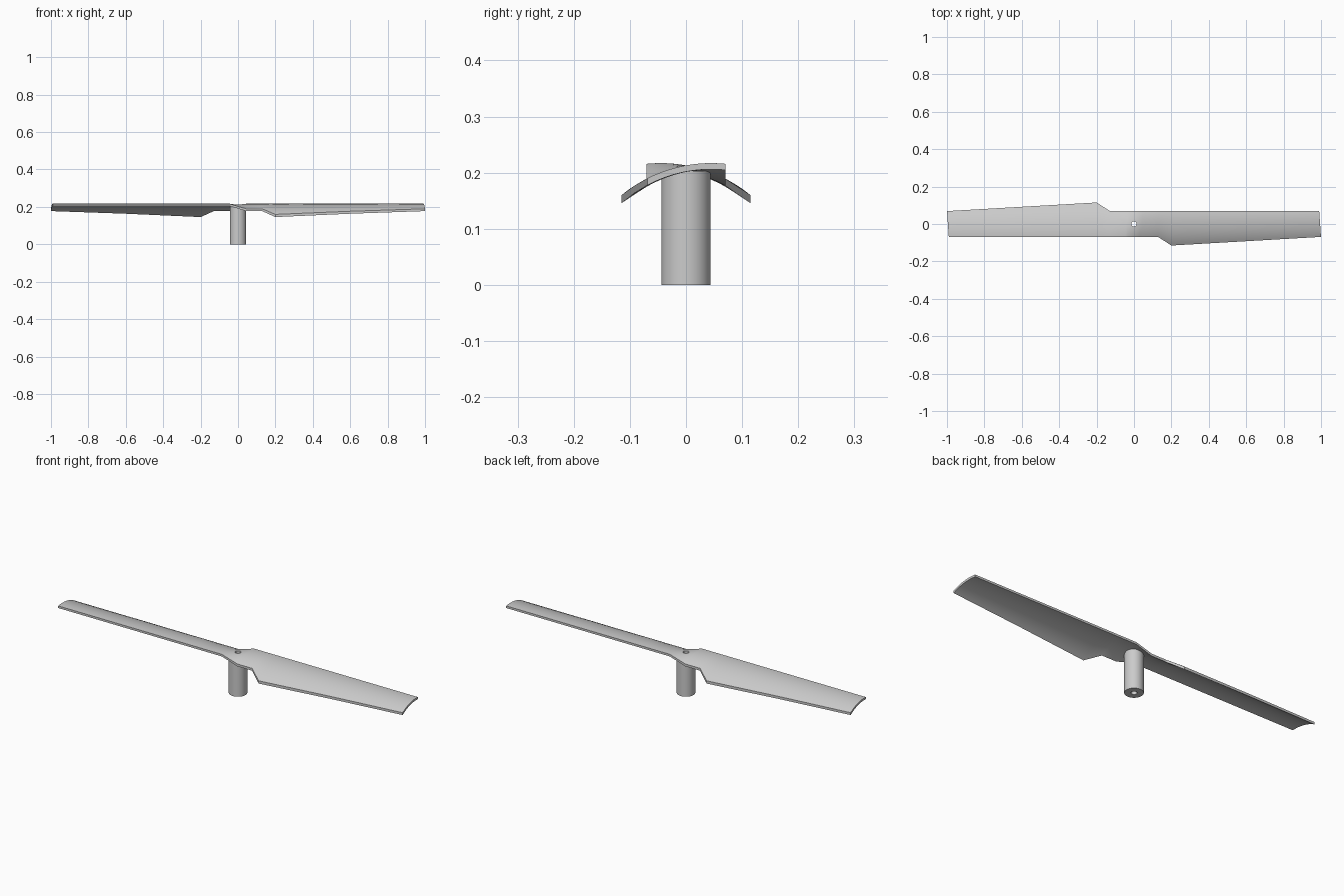
import bpy, bmesh, math

cube = bpy.data.objects.get("Cube")
if cube:
    bpy.data.objects.remove(cube)

HALF_WIDTH = 0.07
CREST_Y, CREST_Z = 0.045, 0.217
RADIUS, THICK = 0.253, 0.011
BORE, HUB_R, HUB_TOP = 0.014, 0.044, 0.203

grey = bpy.data.materials.new("light grey plastic")
grey.use_nodes = True
colour = (0.6, 0.6, 0.6, 1)
grey.diffuse_color = colour
grey.node_tree.nodes["Principled BSDF"].inputs["Base Color"].default_value = colour


def activate(obj):
    bpy.ops.object.select_all(action='DESELECT')
    obj.select_set(True)
    bpy.context.view_layer.objects.active = obj


def add_mesh(name, bm):
    bmesh.ops.recalc_face_normals(bm, faces=bm.faces)
    mesh = bpy.data.meshes.new(name)
    bm.to_mesh(mesh)
    bm.free()
    mesh.materials.append(grey)
    obj = bpy.data.objects.new(name, mesh)
    bpy.context.collection.objects.link(obj)
    return obj


def arc(y, r):
    """Height of the cambered blade section."""
    return CREST_Z - RADIUS + math.sqrt(r * r - (y - CREST_Y) ** 2)


def trailing(x):
    """Distance of the trailing edge from the centre line."""
    outline = [(0, HALF_WIDTH), (0.13, HALF_WIDTH), (0.2, 0.115), (1, 0.069)]
    for (x0, y0), (x1, y1) in zip(outline, outline[1:]):
        if x <= x1:
            return y0 + (y1 - y0) * (x - x0) / (x1 - x0)
    return outline[-1][1]


# Twin blade: one loft whose section swaps sides across the hub
stations = [0.011, 0.022, 0.033, 0.045, 0.13, 0.2, 0.6, 1]
stations = [-x for x in reversed(stations)] + [0] + stations
STEPS = 14
bm = bmesh.new()
rings = []
for x in stations:
    w = min(1, max(0, 0.5 + x / 0.09))
    y0 = -trailing(x) if x > 0 else -HALF_WIDTH
    y1 = trailing(-x) if x < 0 else HALF_WIDTH
    ys = [y0 + (y1 - y0) * i / STEPS for i in range(STEPS + 1)]
    ring = []
    for r, row in ((RADIUS, ys), (RADIUS - THICK, ys[::-1])):
        for y in row:
            z = w * arc(y, r) + (1 - w) * arc(-y, r)
            # Tips are cut at a slight slant
            px = x if abs(x) < 1 else x * 0.995 - 0.07 * y
            ring.append(bm.verts.new((px, y, z)))
    rings.append(ring)
n = len(rings[0])
for a, b in zip(rings, rings[1:]):
    for i in range(n):
        j = (i + 1) % n
        bm.faces.new((a[i], a[j], b[j], b[i]))
# Tip caps as quad strips
for ring in (rings[0], rings[-1]):
    for i in range(STEPS):
        bm.faces.new((ring[i], ring[i + 1], ring[n - 2 - i], ring[n - 1 - i]))
blade = add_mesh("twin_blade", bm)

# Shaft hole through the blade
bpy.ops.mesh.primitive_cylinder_add(vertices=24, radius=BORE, depth=0.2, location=(0, 0, 0.2))
cutter = bpy.context.object
cutter.name = "bore_cutter"
cutter.hide_render = True
cut = blade.modifiers.new("bore", 'BOOLEAN')
cut.operation = 'DIFFERENCE'
cut.solver = 'EXACT'
cut.object = cutter
activate(blade)
bpy.ops.object.modifier_apply(modifier=cut.name)
bpy.data.objects.remove(cutter)

# Hub: hollow tube turned from a rectangular profile
bm = bmesh.new()
profile = [(BORE, 0), (HUB_R, 0), (HUB_R, HUB_TOP), (BORE, HUB_TOP)]
verts = [bm.verts.new((r, 0, z)) for r, z in profile]
edges = [bm.edges.new((verts[i], verts[(i + 1) % 4])) for i in range(4)]
bmesh.ops.spin(bm, geom=verts + edges, cent=(0, 0, 0), axis=(0, 0, 1),
               angle=math.tau, steps=40, use_merge=True)
bmesh.ops.remove_doubles(bm, verts=bm.verts, dist=0.0001)
hub = add_mesh("hub_tube", bm)

for obj in (blade, hub):
    activate(obj)
    bpy.ops.object.shade_smooth_by_angle(angle=math.radians(30))
